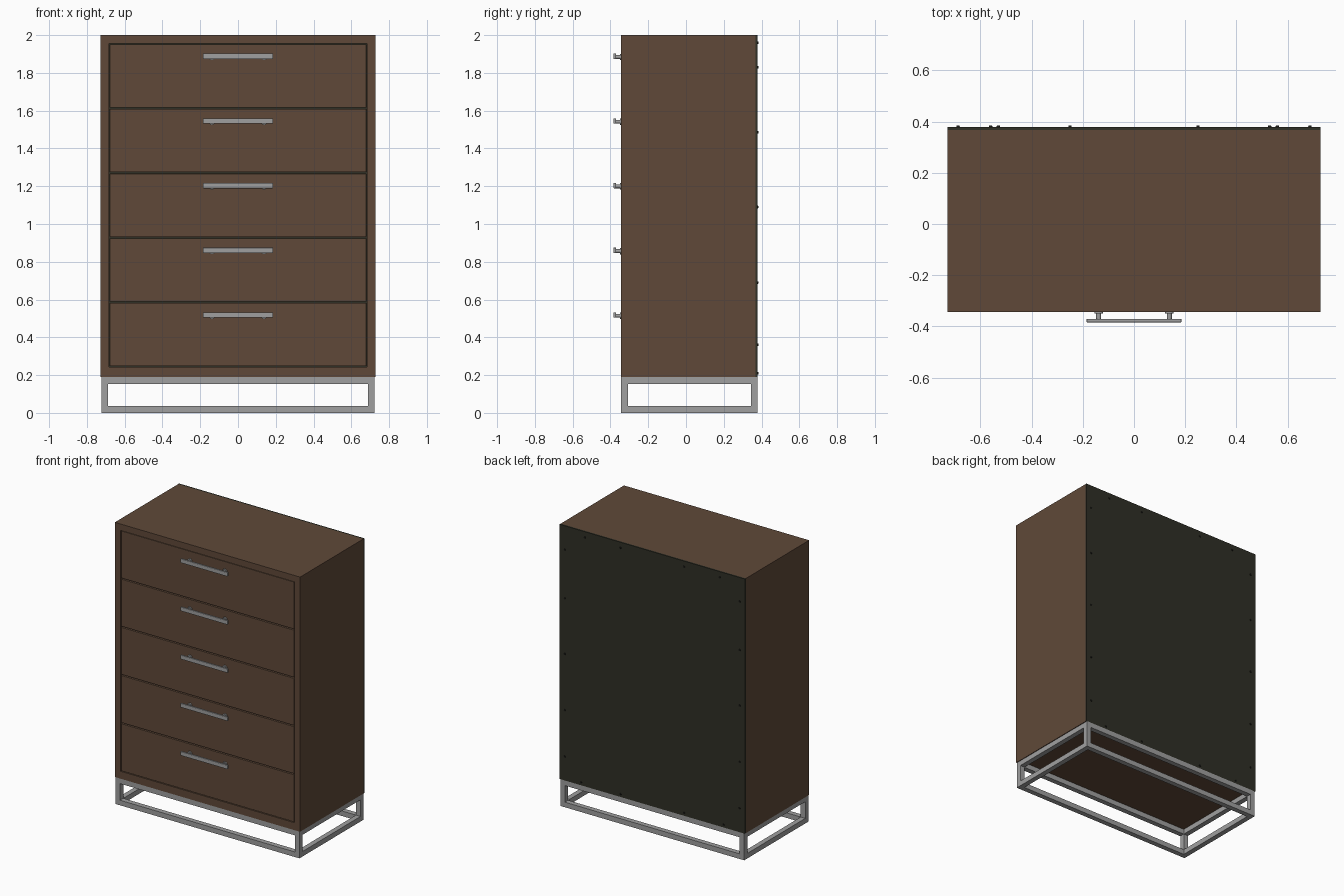
import bpy
from math import pi

cube = bpy.data.objects.get("Cube")
if cube:
    bpy.data.objects.remove(cube, do_unlink=True)


def material(name, rgb, metallic=0.0):
    m = bpy.data.materials.new(name)
    m.use_nodes = True
    m.diffuse_color = (*rgb, 1)
    node = m.node_tree.nodes["Principled BSDF"]
    node.inputs["Base Color"].default_value = (*rgb, 1)
    node.inputs["Roughness"].default_value = 0.6
    return m


WOOD = material("brown_wood", (0.115, 0.066, 0.040))
BACK = material("dark_backing", (0.029, 0.029, 0.019))
STEEL = material("grey_steel", (0.35, 0.35, 0.35))
SCREW = material("black_screw", (0.012, 0.012, 0.010))


def box(name, x, y, z, mat, bevel=0.0):
    """Box from (low, high) ranges on each axis."""
    spans = (x, y, z)
    bpy.ops.mesh.primitive_cube_add(size=1, location=[(a + b) / 2 for a, b in spans])
    ob = bpy.context.object
    ob.name = name
    ob.scale = [b - a for a, b in spans]
    bpy.ops.object.transform_apply(location=False, rotation=False, scale=True)
    ob.data.materials.append(mat)
    if bevel:
        mod = ob.modifiers.new("soft_edge", 'BEVEL')
        mod.width = bevel
        mod.segments = 2
    return ob


def rod(name, x, y, z, radius, mat, end_radius=None):
    """Round rod along y, between the two y values."""
    bpy.ops.mesh.primitive_cone_add(
        vertices=16, radius1=radius, radius2=radius if end_radius is None else end_radius,
        depth=y[1] - y[0], location=(x, sum(y) / 2, z), rotation=(-pi / 2, 0, 0))
    ob = bpy.context.object
    ob.name = name
    ob.data.materials.append(mat)
    bpy.ops.object.shade_smooth_by_angle()
    return ob


W = 0.728                      # half width of the cabinet
FRONT, BACK_Y = -0.343, 0.379
BASE, TOP = 0.19, 2.0
T = 0.045                      # board thickness
FACE = FRONT + 0.037           # depth of the front frame
PANEL = BACK_Y - 0.012         # inner face of the back panel
BOTTOM = BASE + 0.053
SIDES = ((-1, "right"), (1, "left"))

# Cabinet boards: a front frame with the carcass behind it
for part, y in (("front_frame", (FRONT, FACE)), ("carcass", (FACE, PANEL))):
    for s, side in SIDES:
        box(f"{part}_{side}_side", sorted((s * W, s * (W - T))), y, (BASE, TOP), WOOD)
    box(f"{part}_top", (T - W, W - T), y, (TOP - T, TOP), WOOD)
    box(f"{part}_bottom", (T - W, W - T), y, (BASE, BOTTOM), WOOD)
box("back_panel", (-W, W), (PANEL, BACK_Y), (BASE, TOP), BACK)

# Drawers, each with a front, a box behind it and a bar handle
GAP = 0.004
PITCH = (TOP - T - BOTTOM) / 5
for i in range(5):
    low = BOTTOM + i * PITCH
    high = low + PITCH
    n = i + 1
    box(f"drawer_front_{n}", (T - W + GAP, W - T - GAP), (FRONT + 0.002, FACE),
        (low + GAP, high - GAP), WOOD, 0.001)
    box(f"drawer_box_{n}", (-0.64, 0.64), (FACE, 0.32), (low + 0.03, high - 0.06), WOOD)
    grip = high - 0.067
    box(f"handle_bar_{n}", (-0.185, 0.185), (-0.384, -0.371),
        (grip - 0.014, grip + 0.014), STEEL, 0.002)
    for s, side in SIDES:
        rod(f"handle_post_{n}_{side}", s * 0.138, (-0.372, FRONT), grip - 0.004, 0.010, STEEL)
        rod(f"handle_foot_{n}_{side}", s * 0.138, (FRONT - 0.006, FRONT + 0.004),
            grip - 0.004, 0.017, STEEL)

# Steel base: two rectangular rings joined by corner posts
BAR = 0.036
FX = 0.723
ENDS = ((FRONT, FRONT + BAR, "front"), (BACK_Y - BAR, BACK_Y, "back"))
for level, z in (("lower", (0, BAR)), ("upper", (BASE - BAR, BASE))):
    for y0, y1, end in ENDS:
        box(f"base_{level}_{end}_bar", (-FX, FX), (y0, y1), z, STEEL)
    for s, side in SIDES:
        box(f"base_{level}_{side}_bar", sorted((s * FX, s * (FX - BAR))),
            (FRONT + BAR, BACK_Y - BAR), z, STEEL)
for s, side in SIDES:
    for y0, y1, end in ENDS:
        box(f"base_post_{end}_{side}", sorted((s * FX, s * (FX - BAR))), (y0, y1),
            (BAR, BASE - BAR), STEEL)

# Screws around the edge of the back panel
spots = [(x, z) for z, xs in ((1.96, (0.25, 0.53)), (0.21, (0.25, 0.56))) for x in xs]
spots += [(0.687, z) for z in (1.83, 1.485, 1.09, 0.69, 0.36)]
for k, (x, z) in enumerate(spots):
    for s, side in SIDES:
        rod(f"back_screw_{k + 1}_{side}", s * x, (PANEL, 0.384), z, 0.009, SCREW, 0.006)
